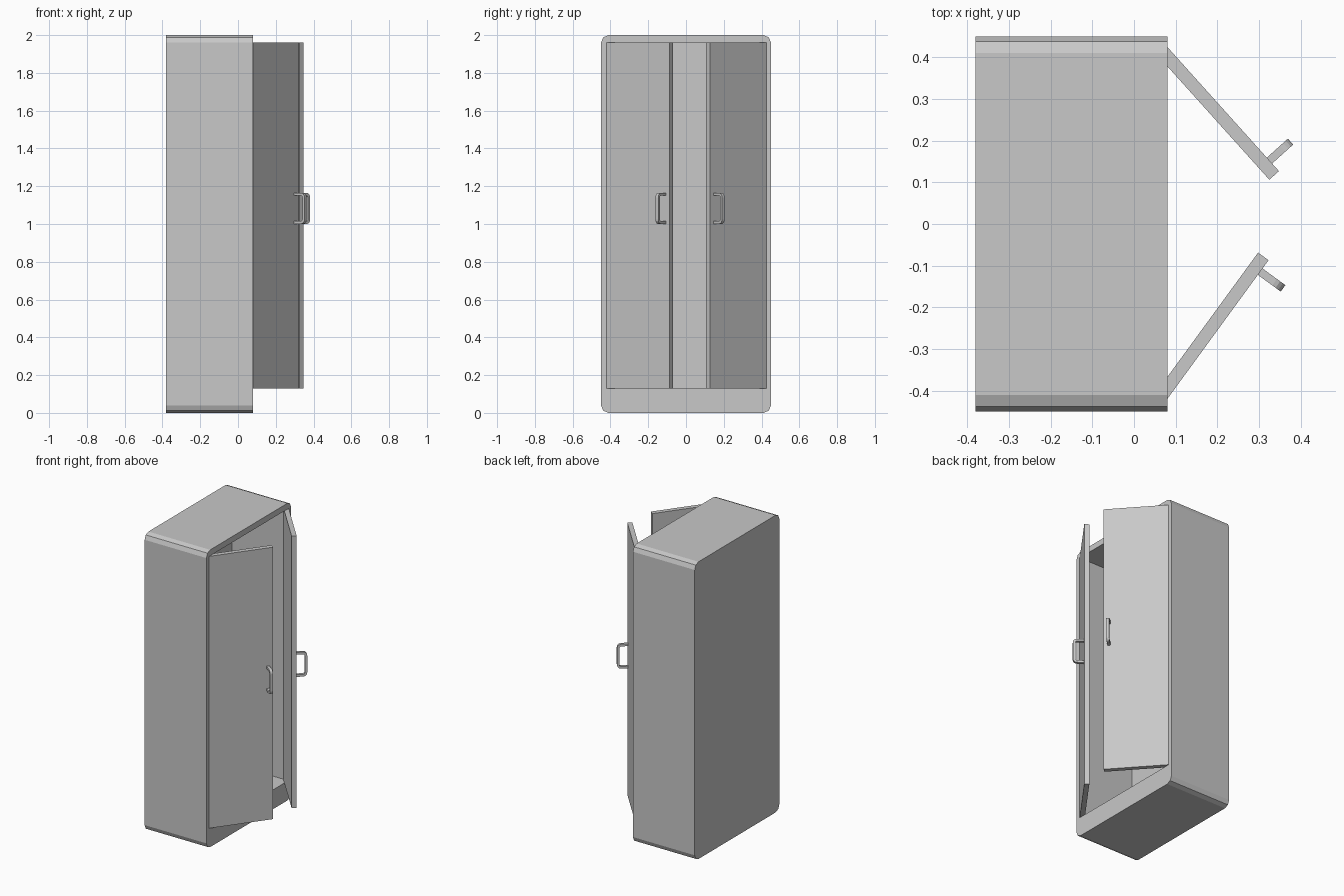
import bpy, bmesh
from math import sin, cos, radians
from mathutils import Vector

if "Cube" in bpy.data.objects:
    bpy.data.objects.remove(bpy.data.objects["Cube"])

GREY = (0.58, 0.58, 0.58, 1)
paint = bpy.data.materials.new("grey_paint")
paint.use_nodes = True
paint.diffuse_color = GREY
paint.node_tree.nodes["Principled BSDF"].inputs["Base Color"].default_value = GREY


def prism(name, outline, offset):
    """Extrude a flat outline by an offset vector into a closed solid."""
    bm = bmesh.new()
    face = bm.faces.new([bm.verts.new(p) for p in outline])
    grown = bmesh.ops.extrude_face_region(bm, geom=[face], use_keep_orig=True)
    moved = [v for v in grown["geom"] if isinstance(v, bmesh.types.BMVert)]
    bmesh.ops.translate(bm, verts=moved, vec=offset)
    bmesh.ops.recalc_face_normals(bm, faces=bm.faces)
    mesh = bpy.data.meshes.new(name)
    bm.to_mesh(mesh)
    bm.free()
    mesh.materials.append(paint)
    obj = bpy.data.objects.new(name, mesh)
    bpy.context.collection.objects.link(obj)
    return obj


def arc(cx, cy, r, start, end, steps):
    """Points on a circular arc, angles in degrees."""
    angles = [radians(start + (end - start) * i / steps) for i in range(steps + 1)]
    return [(cx + r * cos(a), cy + r * sin(a)) for a in angles]


# Cabinet body: rounded rectangle extruded along x
BACK, FRONT, HALF, TOP, R = -0.38, 0.08, 0.45, 2.0, 0.04
corners = [(HALF - R, TOP - R), (R - HALF, TOP - R), (R - HALF, R), (HALF - R, R)]
ring = []
for i, (cy, cz) in enumerate(corners):
    ring += arc(cy, cz, R, 90 * i, 90 * i + 90, 2)
body = prism("cabinet_body", [(BACK, y, z) for y, z in ring], Vector((FRONT - BACK, 0, 0)))

# Hollow interior, open towards +x
LOW, HIGH, SIDE = 0.13, 1.96, 0.42
opening = [(-SIDE, LOW), (SIDE, LOW), (SIDE, HIGH), (-SIDE, HIGH)]
cutter = prism("interior_cutter", [(-0.337, y, z) for y, z in opening], Vector((0.6, 0, 0)))
cutter.hide_render = True
cut = body.modifiers.new("interior", "BOOLEAN")
cut.operation = "DIFFERENCE"
cut.solver = "EXACT"
cut.object = cutter
bpy.context.view_layer.objects.active = body
bpy.ops.object.modifier_apply(modifier=cut.name)
bpy.data.objects.remove(cutter)


def door_with_handle(side, tip, along, outward):
    """Ajar door slab and its handle; tip is the free outer corner."""
    tip, along, outward = (Vector((*v, 0)) for v in (tip, along, outward))
    along.normalize()
    outward.normalize()
    up = Vector((0, 0, 1))

    # Door slab
    length, thick = 0.415, 0.031
    plan = [tip, tip - along * length, tip - along * length - outward * thick,
            tip - outward * thick]
    prism(side + "_door", [p + up * LOW for p in plan], up * (HIGH - LOW))

    # Handle: C-shaped bar with rounded bends
    z0, z1, reach, bar, bend, width = 1.0, 1.165, 0.068, 0.015, 0.025, 0.019
    cx, lo, hi = reach - bend, z0 + bend, z1 - bend
    shape = [(0, z0)] + arc(cx, lo, bend, -90, 0, 4) + arc(cx, hi, bend, 0, 90, 4)
    shape += [(0, z1), (0, z1 - bar)]
    shape += arc(cx, hi, bend - bar, 90, 0, 4) + arc(cx, lo, bend - bar, 0, -90, 4)
    shape += [(0, z0 + bar)]
    base = tip - along * (0.034 + width / 2)
    prism(side + "_handle", [base + outward * u + up * z for u, z in shape], along * width)


# The two doors stand open at different angles
door_with_handle("left", (0.348, 0.127), (0.268, -0.298), (0.298, 0.268))
door_with_handle("right", (0.323, -0.087), (0.243, 0.333), (0.333, -0.243))
